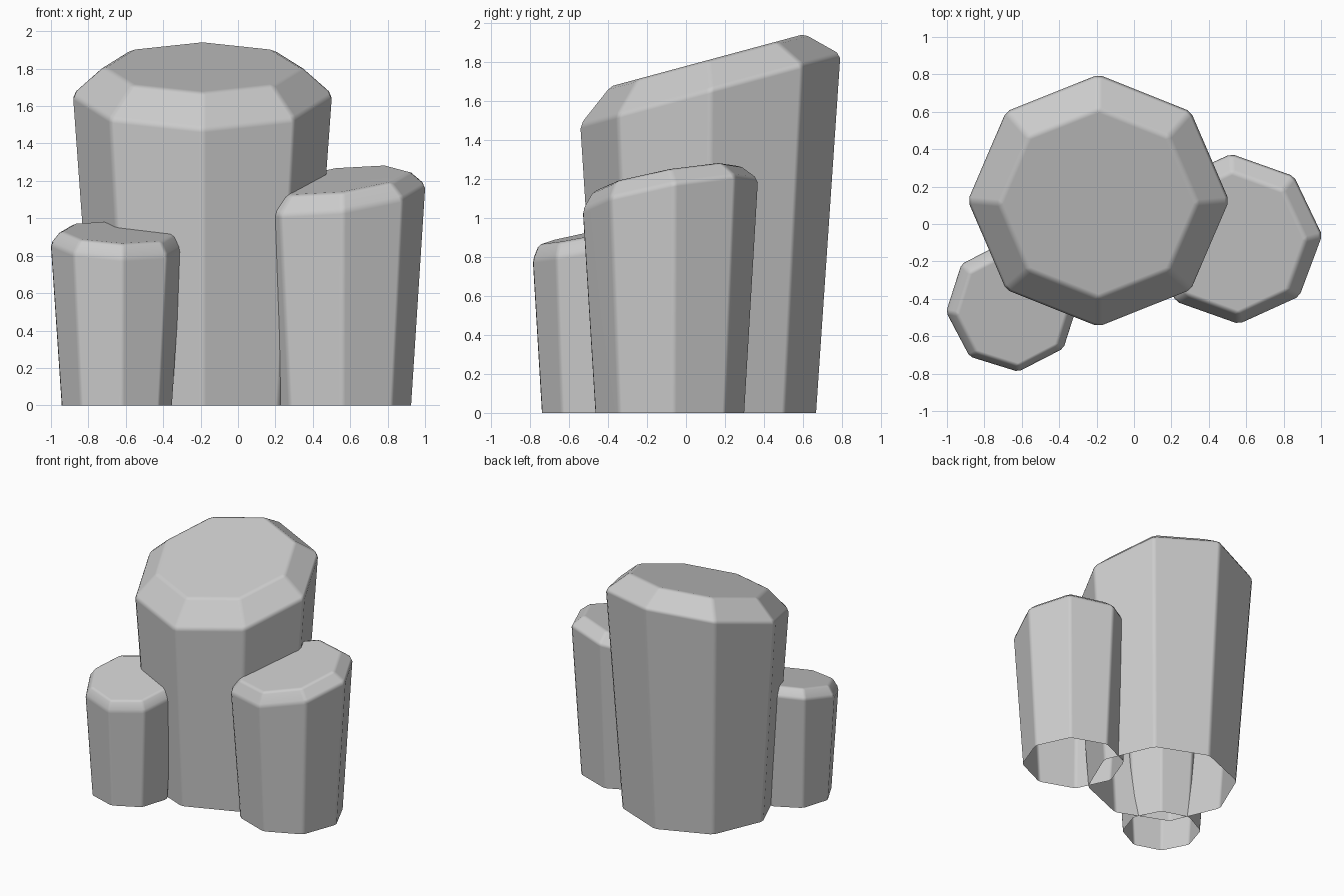
import bpy, bmesh
from math import cos, sin, pi, radians

if "Cube" in bpy.data.objects:
    bpy.data.objects.remove(bpy.data.objects["Cube"])


def column(name, turn, base, rim, cap, tilt, bevel):
    """Open-bottomed tapered octagonal column with a sloped, chamfered top.
    Each ring is (x, y, z, radius_x, radius_y); tilt is the slope in x and y."""
    bm = bmesh.new()
    rings = []
    for (cx, cy, cz, rx, ry), (sx, sy) in ((base, (0, 0)), (rim, tilt), (cap, tilt)):
        ring = []
        for i in range(8):
            a = radians(turn) + i * pi / 4
            dx, dy = rx * cos(a), ry * sin(a)
            ring.append(bm.verts.new((cx + dx, cy + dy, cz + sx * dx + sy * dy)))
        rings.append(ring)
    for lo, hi in zip(rings, rings[1:]):
        for i in range(8):
            j = (i + 1) % 8
            bm.faces.new((lo[i], lo[j], hi[j], hi[i]))
    bm.faces.new(rings[-1])
    # narrow softened edges everywhere but the open bottom
    edges = [e for e in bm.edges if not e.is_boundary]
    bmesh.ops.bevel(bm, geom=edges, offset=bevel, offset_type='OFFSET',
                    segments=1, profile=0.5, affect='EDGES')
    for f in bm.faces:
        f.smooth = True
    # keep the foot exactly on the ground
    for v in bm.verts:
        if v.co.z < 0.02:
            v.co.z = 0
    mesh = bpy.data.meshes.new(name)
    bm.to_mesh(mesh)
    bm.free()
    ob = bpy.data.objects.new(name, mesh)
    bpy.context.collection.objects.link(ob)
    # large faces stay flat, bevels carry the shading
    wn = ob.modifiers.new("Weighted", 'WEIGHTED_NORMAL')
    wn.weight = 100
    return ob


# tall back column
column("tall_column", 0, (-0.19, 0.11, 0, 0.58, 0.565),
       (-0.19, 0.125, 1.66, 0.70, 0.675), (-0.19, 0.11, 1.81, 0.53, 0.505),
       (0, 0.27), 0.02)
# medium right column
column("medium_column", 2.5, (0.54, -0.083, 0, 0.392, 0.388),
       (0.54, -0.08, 1.12, 0.468, 0.456), (0.54, -0.10, 1.205, 0.38, 0.38),
       (0.12, 0.18), 0.018)
# short left column
column("short_column", 5, (-0.648, -0.445, 0, 0.30, 0.30),
       (-0.65, -0.44, 0.855, 0.357, 0.352), (-0.645, -0.455, 0.925, 0.305, 0.305),
       (-0.04, 0.2), 0.015)
